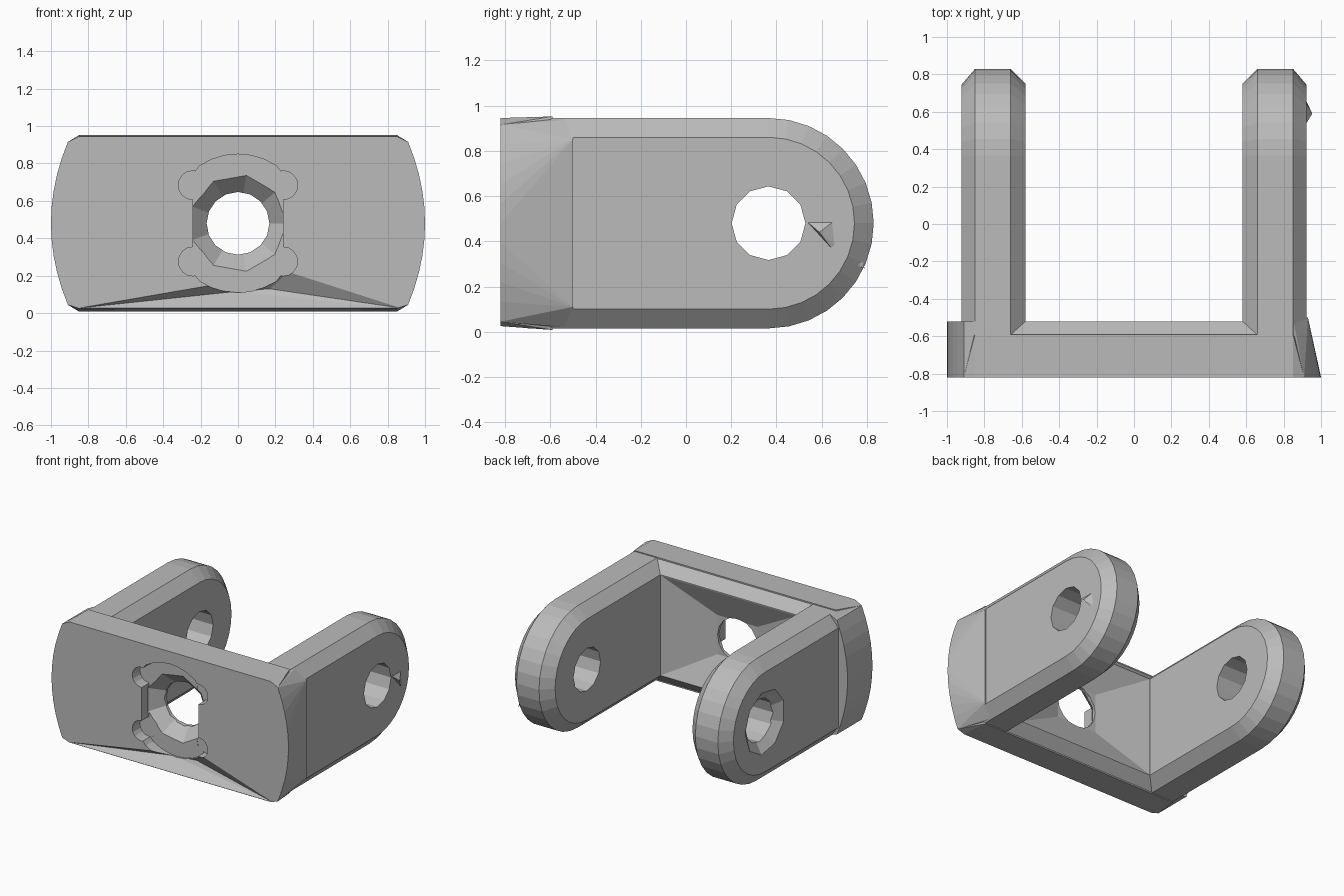
import bpy, bmesh, math
from mathutils import Vector

cube = bpy.data.objects.get("Cube")
if cube:
    bpy.data.objects.remove(cube, do_unlink=True)

grey = bpy.data.materials.new("plain_grey")
grey.use_nodes = True
grey.diffuse_color = (0.5, 0.5, 0.5, 1)
grey.node_tree.nodes["Principled BSDF"].inputs["Base Color"].default_value = (0.5, 0.5, 0.5, 1)

MID = 0.48            # height of all the hole centres
PIVOT = 0.365         # y of the arm holes
FRONT, BACK = -0.82, -0.52


def hull(name, points):
    """Convex solid around a set of points."""
    bm = bmesh.new()
    for p in points:
        bm.verts.new(p)
    res = bmesh.ops.convex_hull(bm, input=bm.verts)
    loose = {g for g in res["geom_interior"] + res["geom_unused"] if isinstance(g, bmesh.types.BMVert)}
    bmesh.ops.delete(bm, geom=list(loose), context="VERTS")
    bmesh.ops.dissolve_limit(bm, angle_limit=0.01, verts=bm.verts, edges=bm.edges)
    bmesh.ops.recalc_face_normals(bm, faces=bm.faces)
    mesh = bpy.data.meshes.new(name)
    bm.to_mesh(mesh)
    bm.free()
    obj = bpy.data.objects.new(name, mesh)
    bpy.context.collection.objects.link(obj)
    mesh.materials.append(grey)
    return obj


def boolean(body, part, operation):
    """Apply a part to the body, then discard it."""
    mod = body.modifiers.new(part.name, "BOOLEAN")
    mod.object, mod.operation, mod.solver = part, operation, "EXACT"
    bpy.context.view_layer.objects.active = body
    bpy.ops.object.modifier_apply(modifier=mod.name)
    bpy.data.objects.remove(part, do_unlink=True)


def ring(radius, count, centre, axis, depth):
    """Circle of points across the x or y axis."""
    pts = []
    for i in range(count):
        a = 2 * math.pi * i / count
        u, z = centre + radius * math.cos(a), radius * math.sin(a)
        pts.append((depth, u, MID + z) if axis == "x" else (u, depth, MID + z))
    return pts


def outline(side, y, z0=0.025, z1=0.945):
    """Bulging side of the front plate."""
    pts = [(side * 0.85, y, z0), (side * 0.85, y, z1)]
    for i in range(11):
        t = -1 + i / 5
        pts.append((side * (1 - 0.09 * t * t), y, MID + 0.435 * t))
    return pts


def arm_section(x, inset):
    """Round-ended outline of an arm."""
    r = 0.465 - inset
    pts = [(x, -0.7, MID - r), (x, -0.7, MID + r)]
    for i in range(17):
        a = math.pi * (i / 16 - 0.5)
        pts.append((x, PIVOT + r * math.cos(a), MID + r * math.sin(a)))
    return pts


# Front plate with bulging ends
plate = outline(-1, FRONT) + outline(1, FRONT)
for s in (-1, 1):
    plate += [(s * 0.85, -0.59, 0.008), (s * 0.85, -0.59, 0.952)]
body = hull("clevis_bracket", plate)

# Chamfered inner side of the plate
inner = [(x, y, MID + s * h) for x in (-0.7, 0.7) for s in (-1, 1)
         for y, h in ((-0.75, 0.46), (-0.593, 0.465), (BACK, 0.385))]
boolean(body, hull("inner_plate", inner), "UNION")

# Right end block is stepped, left end block tapers into its arm
step = outline(-1, FRONT + 0.001) + outline(-1, BACK) + [(-0.7, y, z) for y in (-0.8, BACK - 0.02) for z in (0.05, 0.9)]
boolean(body, hull("right_end_block", step), "UNION")
taper = outline(1, FRONT + 0.001)
taper += [(x, -0.5, MID + s * h) for s in (-1, 1) for x, h in ((0.7, 0.4), (0.85, 0.46), (0.93, 0.37))]
boolean(body, hull("left_end_block", taper), "UNION")

# Arms with chamfered edges
for s, name in ((-1, "right_arm"), (1, "left_arm")):
    pts = []
    for x, inset in ((0.58, 0.08), (0.66, 0), (0.85, 0), (0.922, 0.085)):
        pts += arm_section(s * x, inset)
    boolean(body, hull(name, pts), "UNION")

# Small spur beside the left arm hole
spur = [(0.91, 0.52, 0.5), (0.953, 0.59, 0.44), (0.86, 0.79, 0.28), (0.88, 0.72, 0.54), (0.9, 0.68, 0.32), (0.85, 0.6, 0.42)]
boolean(body, hull("spur", spur), "UNION")

# Arm holes, and a shallow dish around the right one
for s in (-1, 1):
    boolean(body, hull("arm_hole", ring(0.163, 12, PIVOT, "x", s * 0.4) + ring(0.163, 12, PIVOT, "x", s * 1.2)), "DIFFERENCE")
dish = ring(0.15, 9, PIVOT, "x", -0.86) + ring(0.25, 9, PIVOT, "x", -0.93)
boolean(body, hull("dish", dish), "DIFFERENCE")

# Sunken inner face of the plate, sloping to the centre hole
sunk = [(sx * w, y, MID + sz * h) for sx in (-1, 1) for sz in (-1, 1)
        for w, y, h in ((0.579, BACK + 0.002, 0.383), (0.17, -0.62, 0.15))]
boolean(body, hull("inner_sink", sunk), "DIFFERENCE")

# Front recess: clipped disc plus four round lobes
FLOOR = -0.73
disc = [(max(-0.24, min(0.24, x)), y, z) for d in (-0.9, FLOOR)
        for x, y, z in ring(0.37, 32, 0, "y", d) if abs(x) < 0.28]
boolean(body, hull("recess", disc), "DIFFERENCE")
for sx in (-1, 1):
    for sz in (-1, 1):
        lobe = [(x, y, z + sz * 0.204) for d in (-0.9, FLOOR + 0.002)
                for x, y, z in ring(0.077, 16, sx * 0.242, "y", d)]
        boolean(body, hull("lobe", lobe), "DIFFERENCE")

# Funnel and centre hole
funnel = ring(0.27, 9, 0, "y", FLOOR - 0.01) + ring(0.16, 9, 0, "y", -0.63)
boolean(body, hull("funnel", funnel), "DIFFERENCE")
boolean(body, hull("centre_hole", ring(0.168, 16, 0, "y", -0.9) + ring(0.168, 16, 0, "y", -0.4)), "DIFFERENCE")

# Sloping cut below the recess
slope = [(-0.85, FRONT, 0.027), (0.87, FRONT, 0.027), (-0.02, -0.74, 0.115), (0.17, -0.74, 0.13),
         (0.27, FRONT, 0.22), (0, FRONT, 0.13), (0, -0.85, 0.1)]
boolean(body, hull("slope_cut", slope), "DIFFERENCE")

body.data.materials.clear()
body.data.materials.append(grey)
for p in body.data.polygons:
    p.material_index = 0
    p.use_smooth = False
